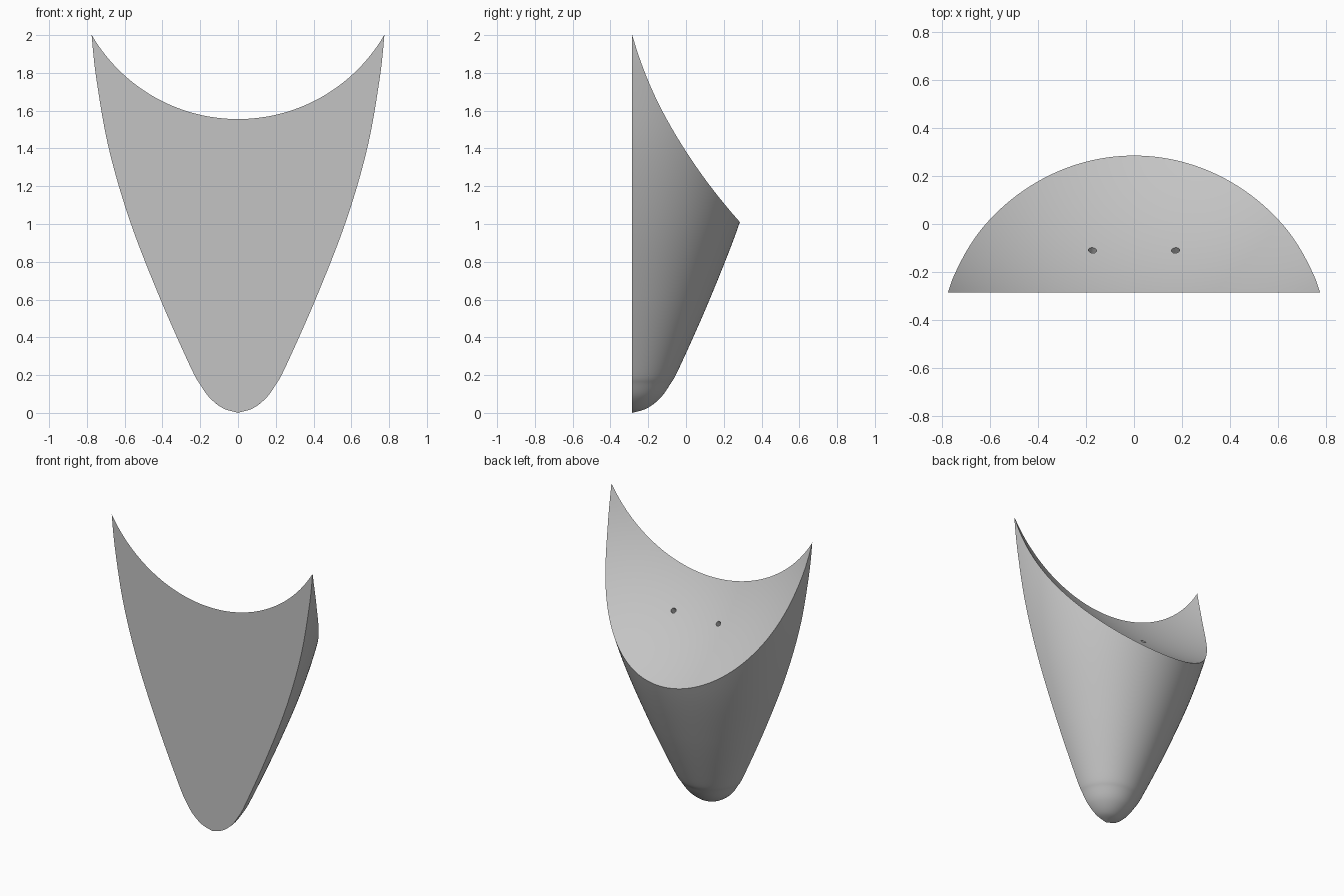
import bpy, bmesh, math
from mathutils import Vector

if "Cube" in bpy.data.objects:
    bpy.data.objects.remove(bpy.data.objects["Cube"], do_unlink=True)

FRONT = -0.285                          # flat front plane
CENTRE = Vector((0, 1.118, 2.452))      # centre of the spherical scoop
RADIUS = 1.665
STEPS, ROWS, RINGS = 96, 64, 32

# Half profile of the revolved body: (radius, height)
PROFILE = [Vector(p) for p in (
    (0, 0), (.08, .025), (.15, .08), (.2, .15), (.25, .24), (.41, .6),
    (.57, 1.01), (.684, 1.4), (.75, 1.77), (.775, 2.0), (.778, 2.05))]

grey = bpy.data.materials.new("plain grey")
grey.use_nodes = True
grey.diffuse_color = (.55, .55, .55, 1)
grey.node_tree.nodes["Principled BSDF"].inputs["Base Color"].default_value = (.55, .55, .55, 1)


def profile(u):
    """Smooth curve through the profile points, u from 0 to 1."""
    last = len(PROFILE) - 1
    s = min(max(u, 0), 1) * last
    i = min(int(s), last - 1)
    t = s - i
    b, c = PROFILE[i], PROFILE[i + 1]
    a = PROFILE[i - 1] if i else 2 * b - c
    d = PROFILE[i + 2] if i + 2 <= last else 2 * c - b
    return b + .5 * t * (c - a + t * (2 * a - 5 * b + 4 * c - d + t * (3 * (b - c) + d - a)))


def scoop_height(x, y):
    return CENTRE.z - math.sqrt(RADIUS ** 2 - x ** 2 - (y - CENTRE.y) ** 2)


def around(r, angle):
    return r * math.cos(angle), FRONT + r * math.sin(angle)


def rim(angle):
    """Profile parameter at which the body meets the scoop."""
    low, high = .3, 1
    for _ in range(40):
        mid = (low + high) / 2
        r, z = profile(mid)
        if z < scoop_height(*around(r, angle)):
            low = mid
        else:
            high = mid
    return low


bm = bmesh.new()
bottom = bm.verts.new((0, FRONT, 0))
middle = bm.verts.new((0, FRONT, scoop_height(0, FRONT)))
columns = []
for k in range(STEPS + 1):
    angle = math.pi * k / STEPS
    top = rim(angle)
    column = [bottom]
    # Outer wall, from the tip to the rim
    for j in range(1, ROWS + 1):
        r, z = profile(top * j / ROWS)
        column.append(bm.verts.new((*around(r, angle), z)))
    # Scooped top, from the rim to the middle of the front edge
    for j in range(RINGS - 1, 0, -1):
        x, y = around(r * j / RINGS, angle)
        column.append(bm.verts.new((x, y, scoop_height(x, y))))
    columns.append(column + [middle])

for one, two in zip(columns, columns[1:]):
    for j in range(len(one) - 1):
        corners = dict.fromkeys((one[j], two[j], two[j + 1], one[j + 1]))
        bm.faces.new(list(corners))

# Flat front
bm.faces.new(columns[0] + columns[-1][-2:0:-1])
bmesh.ops.recalc_face_normals(bm, faces=bm.faces)
mesh = bpy.data.meshes.new("scooped_body")
bm.to_mesh(mesh)
bm.free()
mesh.materials.append(grey)
body = bpy.data.objects.new("scooped_body", mesh)
bpy.context.collection.objects.link(body)

# Two small blind holes, square to the scoop
for side, x in (("left", .173), ("right", -.173)):
    spot = Vector((x, -.11, scoop_height(x, -.11)))
    bpy.ops.mesh.primitive_cylinder_add(vertices=32, radius=.017, depth=.2, location=spot)
    cutter = bpy.context.object
    cutter.name = side + "_hole_cutter"
    cutter.hide_render = True
    cutter.rotation_euler = (CENTRE - spot).to_track_quat("Z", "Y").to_euler()
    cutter.data.materials.append(grey)
    cut = body.modifiers.new(side + "_hole", "BOOLEAN")
    cut.operation = "DIFFERENCE"
    cut.solver = "EXACT"
    cut.object = cutter
    bpy.context.view_layer.objects.active = body
    bpy.ops.object.modifier_apply(modifier=cut.name)
    bpy.data.objects.remove(cutter, do_unlink=True)

bpy.ops.object.select_all(action="DESELECT")
body.select_set(True)
bpy.context.view_layer.objects.active = body
bpy.ops.object.shade_smooth_by_angle(angle=math.radians(30))
